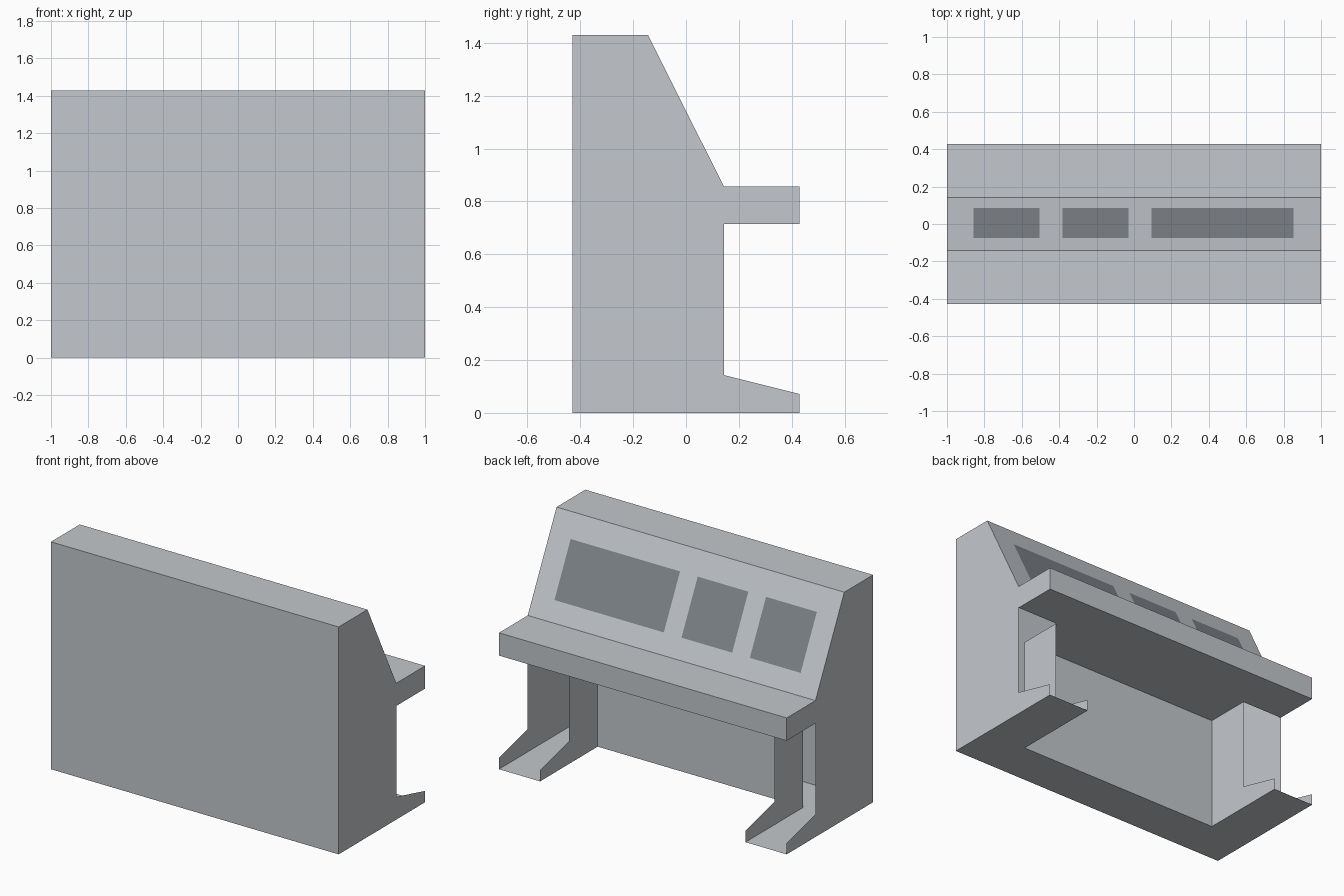
import bpy

if "Cube" in bpy.data.objects:
    bpy.data.objects.remove(bpy.data.objects["Cube"])


def material(name, colour):
    m = bpy.data.materials.new(name)
    m.diffuse_color = (*colour, 1)
    m.use_nodes = True
    m.node_tree.nodes["Principled BSDF"].inputs["Base Color"].default_value = m.diffuse_color
    return m


GREY = material("light_grey", (0.55, 0.575, 0.605))
SCREEN = material("screen_grey", (0.215, 0.235, 0.262))

# Shared dimensions
W, LEG = 1.0, 0.714          # half width, inner face of the legs
FRONT, BACK = -0.4286, 0.4286
MID = 0.143                  # body depth line
TOP, DESK, UNDER = 1.4286, 0.857, 0.714


def build(name, faces, flags=None):
    """Make an object from a list of polygons, welding shared corners."""
    index, polys = {}, []
    for face in faces:
        polys.append([index.setdefault(tuple(round(c, 5) for c in p), len(index)) for p in face])
    mesh = bpy.data.meshes.new(name)
    mesh.from_pydata(list(index), [], polys)
    mesh.materials.append(GREY)
    if flags:
        mesh.materials.append(SCREEN)
        for poly, flag in zip(mesh.polygons, flags):
            poly.material_index = flag
    mesh.update()
    obj = bpy.data.objects.new(name, mesh)
    bpy.context.collection.objects.link(obj)
    return obj


def strip(path, x0, x1):
    """Sweep a (y, z) path across x."""
    return [[(x0, *a), (x1, *a), (x1, *b), (x0, *b)] for a, b in zip(path, path[1:])]


def plate(outline, x):
    """Flat (y, z) outline at x; listed clockwise it faces -x."""
    return [(x, *p) for p in outline]


# Front wall and top
build("front_wall_and_top", strip([(FRONT, 0), (FRONT, TOP), (-MID, TOP)], -W, W))

# Desk ledge: top, edge and underside
build("desk_ledge", strip([(MID, DESK), (BACK, DESK), (BACK, UNDER), (MID, UNDER)], -W, W))

# Sloping console with three screens cut into it
xs = [-W, -0.857, -0.504, -0.381, -0.029, 0.094, 0.854, W]
ys = [-MID, -0.075, 0.086, MID]
path = [(y, DESK + (MID - y) * (TOP - DESK) / (2 * MID)) for y in ys]
faces, flags = [], []
for i, (x0, x1) in enumerate(zip(xs, xs[1:])):
    for j, quad in enumerate(strip(path, x0, x1)):
        faces.append(quad)
        flags.append(int(i % 2 == 1 and j == 1))
build("console_slope", faces, flags)

# Knee recess: ceiling and rear wall
build("knee_recess", strip([(MID, UNDER), (-MID, UNDER), (-MID, 0)], -LEG, LEG))

# Base: full strip plus the two foot floors
build("base", strip([(-MID, 0), (FRONT, 0)], -W, W)
      + strip([(BACK, 0), (-MID, 0)], -W, -LEG)
      + strip([(BACK, 0), (-MID, 0)], LEG, W))

# Outer side panels and inner leg panels; the legs are open channels between
foot = [(MID, UNDER), (MID, MID), (BACK, 0.0714), (BACK, 0)]
outer = [(FRONT, 0), (FRONT, TOP), (-MID, TOP), (MID, DESK), (BACK, DESK), (BACK, UNDER)] + foot
inner = [(-MID, 0), (-MID, UNDER)] + foot
for side, s in (("left", -1), ("right", 1)):
    build(side + "_side_panel", [plate(outer[::-s], s * W)])
    build(side + "_leg_inner_panel", [plate(inner[::s], s * LEG)])
